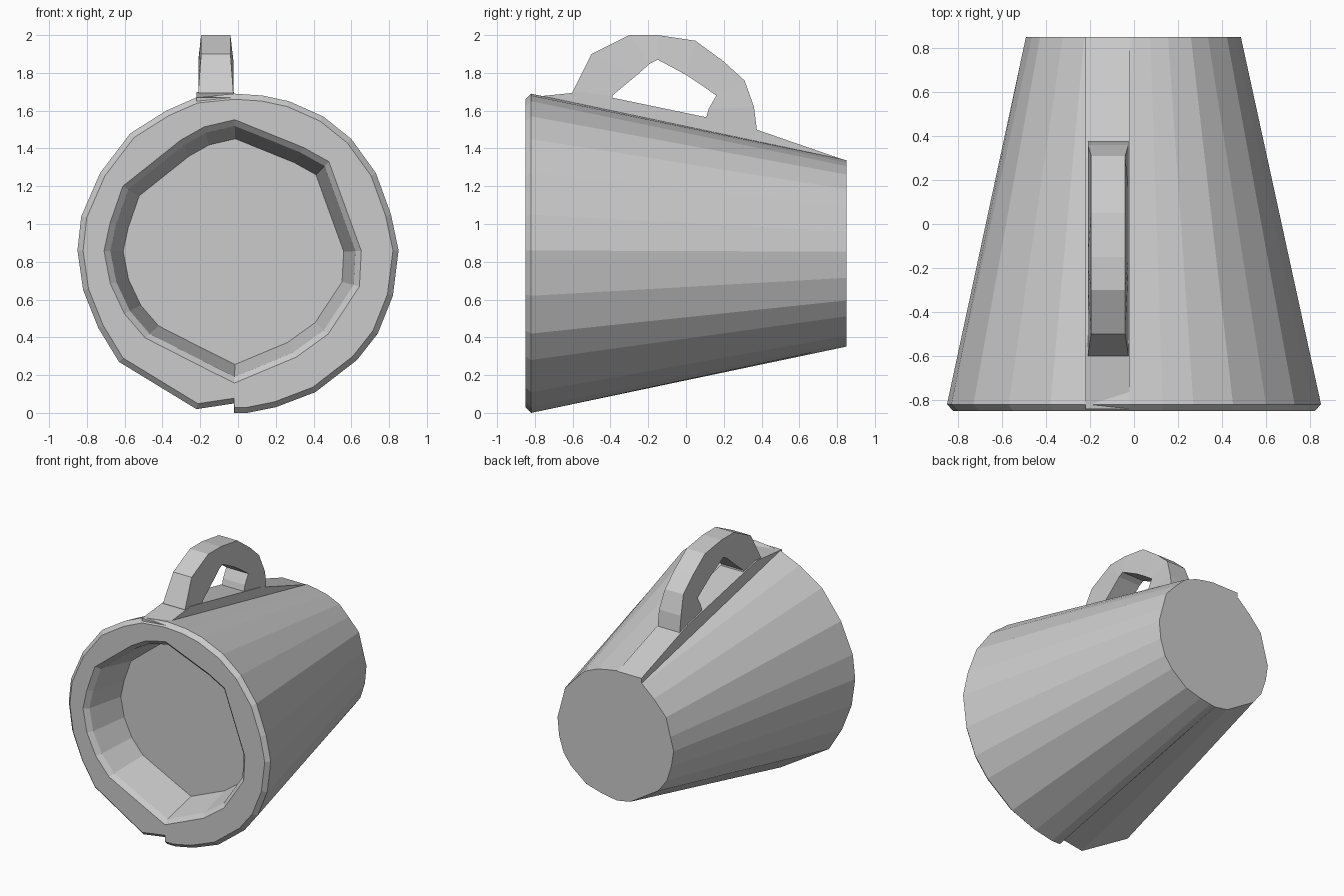
import bpy, bmesh, math
from mathutils import Vector

if "Cube" in bpy.data.objects:
    bpy.data.objects.remove(bpy.data.objects["Cube"])

CZ = 0.845  # height of the mug's axis


def finish(bm, name):
    bmesh.ops.recalc_face_normals(bm, faces=bm.faces[:])
    mesh = bpy.data.meshes.new(name)
    bm.to_mesh(mesh)
    bm.free()
    obj = bpy.data.objects.new(name, mesh)
    bpy.context.collection.objects.link(obj)
    return obj


def bridge(bm, a, b):
    n = len(a)
    for i in range(n):
        j = (i + 1) % n
        bm.faces.new((a[i], a[j], b[j], b[i]))


def cast(poly, point):
    """Where the ray from the axis through point meets a polygon."""
    d = Vector((point[0], point[1] - CZ))
    for i, p in enumerate(poly):
        a = Vector((p[0], p[1] - CZ))
        q = poly[(i + 1) % len(poly)]
        e = Vector((q[0], q[1] - CZ)) - a
        den = d.x * e.y - d.y * e.x
        if abs(den) < 1e-9:
            continue
        t = (a.x * e.y - a.y * e.x) / den
        s = (a.x * d.y - a.y * d.x) / den
        if t > 0 and -1e-6 <= s <= 1 + 1e-6:
            return d.x * t, CZ + d.y * t
    return point


def scaled(poly, k):
    return [(x * k, CZ + (z - CZ) * k) for x, z in poly]


# Faceted mug body lying on its side: outer wall, rim, shallow cavity
outer = [(-.02, 1.69), (.13, 1.68), (.27, 1.65), (.45, 1.57), (.60, 1.45),
         (.73, 1.27), (.81, 1.05), (.85, .86), (.82, .62), (.74, .42),
         (.63, .28), (.41, .11), (.20, .03), (.05, .0), (-.02, .0),
         (-.022, .05), (-.22, .02), (-.63, .27), (-.74, .45), (-.82, .65),
         (-.85, .86), (-.83, 1.04), (-.73, 1.27), (-.57, 1.48),
         (-.38, 1.60), (-.22, 1.67)]
mouth = [(-.02, 1.52), (.45, 1.33), (.66, .75), (.41, .37), (-.02, .19),
         (-.53, .45), (-.69, .79), (-.61, 1.16), (-.22, 1.47)]
back = [(0, 1.34), (.23, 1.29), (.42, 1.10), (.5, .80), (.42, .55),
        (.22, .39), (-.02, .35), (-.22, .39), (-.42, .57), (-.5, .82),
        (-.42, 1.12), (-.22, 1.30)]

bm = bmesh.new()
levels = [(.85, [cast(back, p) for p in outer]),
          (-.82, outer),
          (-.85, scaled(outer, .965)),
          (-.85, [cast(scaled(mouth, 1.05), p) for p in outer]),
          (-.82, [cast(mouth, p) for p in outer]),
          (-.54, [cast(scaled(mouth, .90), p) for p in outer])]
rings = [[bm.verts.new((x, y, z)) for x, z in pts] for y, pts in levels]
for a, b in zip(rings, rings[1:]):
    bridge(bm, a, b)
bm.faces.new(rings[0])
bm.faces.new(rings[-1])
finish(bm, "mug_body")

# Raised strip along the top that carries the handle
strip = [(-.84, 1.67), (-.54, 1.70), (.30, 1.525), (.85, 1.335),
         (.85, 1.2), (-.50, 1.4), (-.54, 1.54), (-.84, 1.56)]
bm = bmesh.new()
sides = [[bm.verts.new((x, y, z)) for y, z in strip] for x in (-.22, -.02)]
bridge(bm, *sides)
for s in sides:
    bm.faces.new(s)
finish(bm, "handle_strip")

# Faceted handle loop: (outer y, outer z, inner y, inner z) stations
stations = [(-.60, 1.60, -.38, 1.60), (-.60, 1.70, -.39, 1.68),
            (-.50, 1.90, -.27, 1.78), (-.30, 2.00, -.19, 1.85),
            (-.15, 2.00, -.15, 1.87), (.05, 1.97, 0, 1.79),
            (.20, 1.86, .09, 1.73), (.31, 1.76, .16, 1.68),
            (.36, 1.62, .12, 1.61), (.38, 1.46, .09, 1.50)]
bm = bmesh.new()
loops = []
for oy, oz, iy, iz in stations:
    inset = .015 if oz > 1.7 else 0
    loops.append([bm.verts.new(c) for c in (
        (-.21 + inset, oy, oz), (-.025 - inset, oy, oz),
        (-.025, iy, iz), (-.21, iy, iz))])
for a, b in zip(loops, loops[1:]):
    bridge(bm, a, b)
bm.faces.new(loops[0])
bm.faces.new(loops[-1])
finish(bm, "handle")
